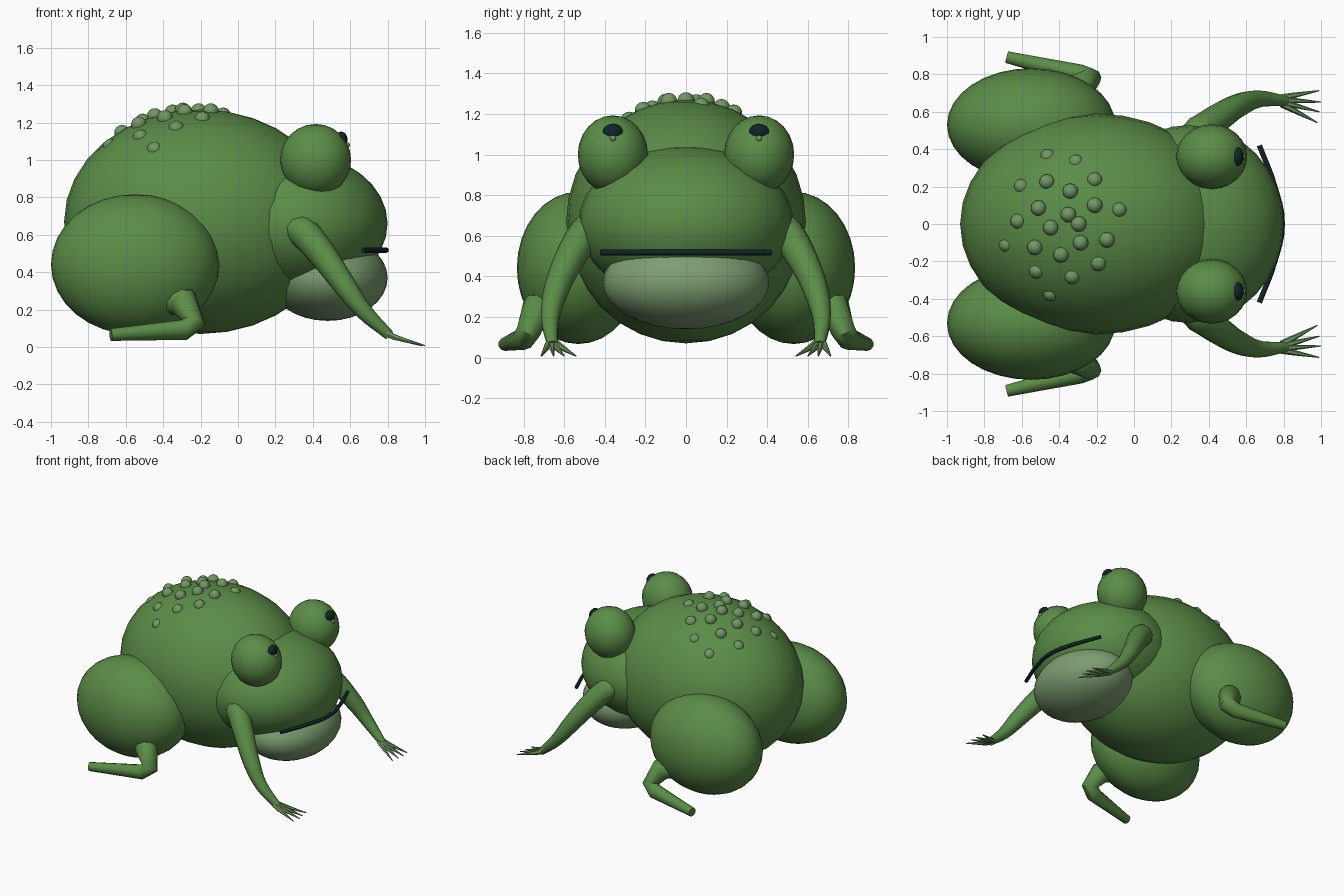
import bpy, math

if "Cube" in bpy.data.objects:
    bpy.data.objects.remove(bpy.data.objects["Cube"])


def material(name, rgb):
    m = bpy.data.materials.new(name)
    m.diffuse_color = (*rgb, 1)
    m.use_nodes = True
    m.node_tree.nodes["Principled BSDF"].inputs["Base Color"].default_value = m.diffuse_color
    return m


GREEN = material("skin green", (0.105, 0.265, 0.065))
PALE = material("throat pale green", (0.205, 0.34, 0.165))
BUMP = material("bump green", (0.165, 0.31, 0.125))
DARK = material("dark ink", (0.005, 0.018, 0.021))


def ellipsoid(name, loc, radii, mat, seg=32, rings=16):
    bpy.ops.mesh.primitive_uv_sphere_add(segments=seg, ring_count=rings, radius=1, location=loc)
    ob = bpy.context.object
    ob.name = name
    ob.scale = radii
    bpy.ops.object.transform_apply(location=False, rotation=False, scale=True)
    bpy.ops.object.shade_smooth()
    ob.data.materials.append(mat)
    return ob


def tube(name, pts, mat, smooth=True, sides=2):
    """Round limb through (x, y, z, radius) points, with closed ends."""
    cu = bpy.data.curves.new(name, "CURVE")
    cu.dimensions = "3D"
    cu.bevel_depth = 1
    cu.bevel_resolution = sides
    cu.resolution_u = 4
    cu.use_fill_caps = True
    sp = cu.splines.new("BEZIER")
    sp.bezier_points.add(len(pts) - 1)
    for p, (x, y, z, r) in zip(sp.bezier_points, pts):
        p.co = (x, y, z)
        p.radius = r
        p.handle_left_type = p.handle_right_type = "AUTO" if smooth else "VECTOR"
    ob = bpy.data.objects.new(name, cu)
    bpy.context.collection.objects.link(ob)
    bpy.ops.object.select_all(action="DESELECT")
    ob.select_set(True)
    bpy.context.view_layer.objects.active = ob
    bpy.ops.object.convert(target="MESH")
    ob = bpy.context.object
    ob.data.materials.clear()
    ob.data.materials.append(mat)
    bpy.ops.object.shade_smooth_by_angle(angle=math.radians(50))
    return ob


# Torso, head and throat pouch
BODY_C, BODY_R = (-0.2, 0, 0.67), (0.73, 0.59, 0.6)
ellipsoid("body", BODY_C, BODY_R, GREEN)
ellipsoid("head", (0.3, 0, 0.66), (0.5, 0.53, 0.38), GREEN)
ellipsoid("throat", (0.48, 0, 0.37), (0.32, 0.41, 0.23), PALE)

# Mouth line
tube("mouth", [(0.67, -0.42, 0.518, 0.014), (0.75, -0.21, 0.518, 0.014),
               (0.793, 0, 0.518, 0.014), (0.75, 0.21, 0.518, 0.014),
               (0.67, 0.42, 0.518, 0.014)], DARK)

for s, side in ((-1, "right"), (1, "left")):
    # Eyes
    ellipsoid(f"{side}_eye", (0.415, s * 0.36, 1.0), (0.19, 0.173, 0.193), GREEN, 24, 12)
    ellipsoid(f"{side}_pupil", (0.552, s * 0.36, 1.11), (0.034, 0.05, 0.042), DARK, 16, 8)
    ellipsoid(f"{side}_eye_glint", (0.585, s * 0.36, 1.08), (0.014, 0.015, 0.015), BUMP, 8, 6)

    # Hind leg: thigh, then shin bending back into the foot
    ellipsoid(f"{side}_thigh", (-0.55, s * 0.53, 0.442), (0.45, 0.303, 0.375), GREEN)
    tube(f"{side}_hind_foot", [(-0.36, s * 0.66, 0.25, 0.08), (-0.29, s * 0.735, 0.24, 0.08),
                               (-0.235, s * 0.775, 0.13, 0.062), (-0.29, s * 0.80, 0.092, 0.056),
                               (-0.68, s * 0.892, 0.066, 0.033)], GREEN, False, 3)

    # Front leg
    tube(f"{side}_arm", [(0.27, s * 0.45, 0.66, 0.06), (0.34, s * 0.49, 0.62, 0.085),
                         (0.44, s * 0.56, 0.51, 0.077), (0.57, s * 0.64, 0.33, 0.062),
                         (0.67, s * 0.668, 0.195, 0.046), (0.81, s * 0.658, 0.062, 0.028)],
         GREEN, True, 3)

    # Fingers
    for i, (tx, ty) in enumerate(((0.99, 0.713), (1.0, 0.652), (0.99, 0.60), (0.98, 0.542))):
        by = 0.658 + (1.5 - i) * 0.012
        tube(f"{side}_finger_{i + 1}", [(0.79, s * by, 0.072, 0.018), (0.84, s * (by * 0.75 + ty * 0.25), 0.052, 0.016),
                                        (tx, s * ty, 0.008, 0.003)], BUMP, False, 1)

# Bumps scattered on the back
SPOTS = [(-0.46, 0.36), (-0.31, 0.33), (-0.21, 0.235), (-0.465, 0.225), (-0.6, 0.2),
         (-0.34, 0.175), (-0.21, 0.1), (-0.51, 0.085), (-0.35, 0.05), (-0.62, 0.015),
         (-0.08, 0.075), (-0.295, 0), (-0.445, -0.02), (-0.285, -0.1), (-0.145, -0.085),
         (-0.53, -0.125), (-0.39, -0.165), (-0.68, -0.11), (-0.19, -0.21),
         (-0.52, -0.25), (-0.33, -0.28), (-0.445, -0.37)]
for i, (x, y) in enumerate(SPOTS):
    u, v = (x - BODY_C[0]) / BODY_R[0], (y - BODY_C[1]) / BODY_R[1]
    z = BODY_C[2] + BODY_R[2] * math.sqrt(1 - u * u - v * v)
    sink = min(0.036, max(0, 0.3 * (math.hypot(x + 0.35, y) - 0.22)))
    ellipsoid(f"back_bump_{i + 1}", (x, y, z - sink), (0.042, 0.042, 0.042), BUMP, 12, 8)
